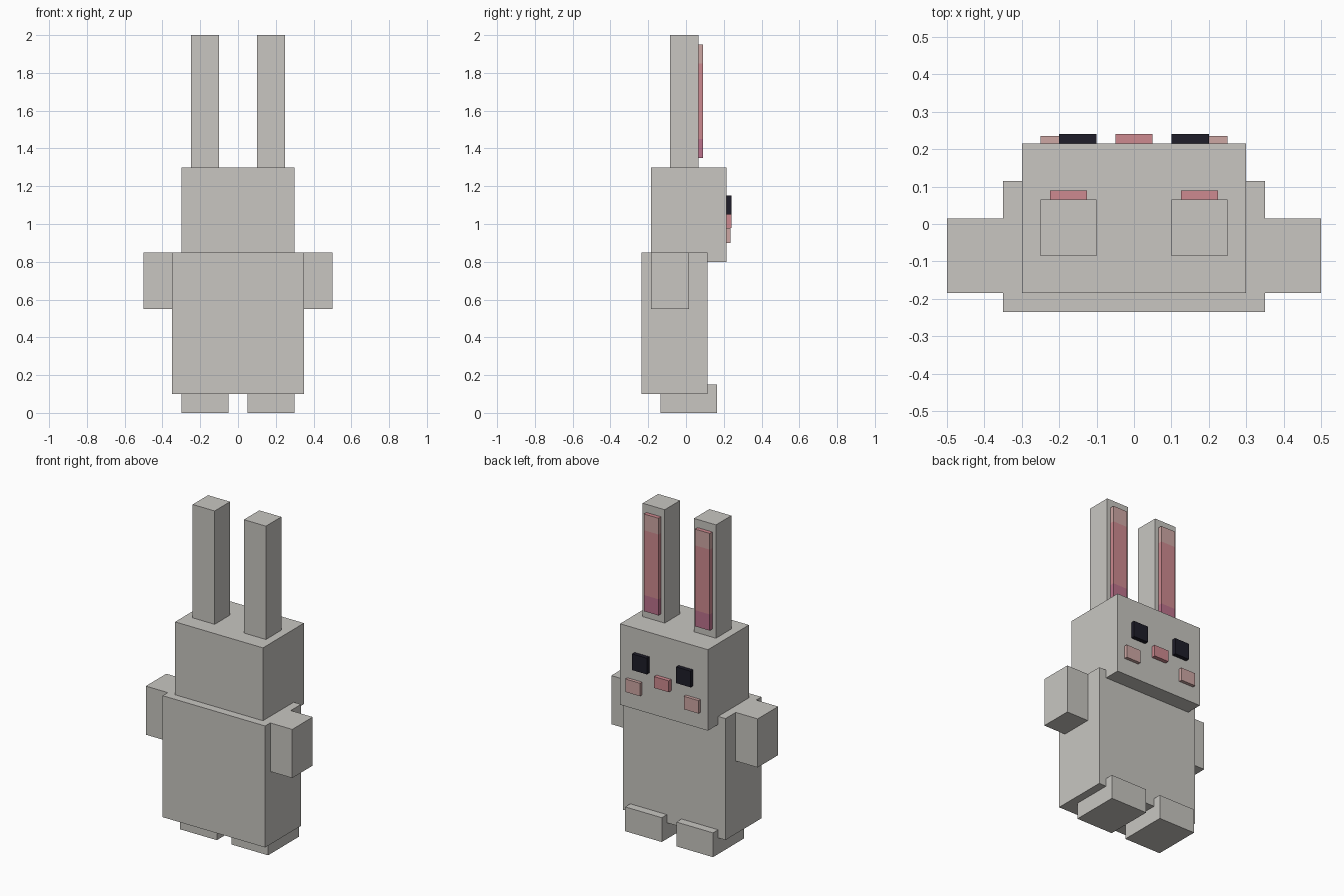
import bpy
import bmesh
from mathutils import Vector

if "Cube" in bpy.data.objects:
    bpy.data.objects.remove(bpy.data.objects["Cube"])


def material(name, rgb):
    m = bpy.data.materials.new(name)
    lin = [((c / 255 + 0.055) / 1.055) ** 2.4 for c in rgb]
    m.diffuse_color = (*lin, 1)
    m.use_nodes = True
    m.node_tree.nodes["Principled BSDF"].inputs["Base Color"].default_value = m.diffuse_color
    return m


FUR = material("warm grey fur", (200, 198, 193))
PALE = material("pale pink", (206, 167, 164))
PINK = material("pink", (206, 138, 144))
ROSE = material("deep rose", (188, 114, 140))
DARK = material("near black", (30, 29, 41))


def box(name, x, y, z, mats, cuts=()):
    """Box from (min, max) ranges, optionally cut at given heights."""
    bm = bmesh.new()
    bmesh.ops.create_cube(bm, size=1)
    for v in bm.verts:
        v.co = Vector([lo + (c + 0.5) * (hi - lo)
                       for c, (lo, hi) in zip(v.co, (x, y, z))])
    for h in cuts:
        bmesh.ops.bisect_plane(bm, geom=bm.verts[:] + bm.edges[:] + bm.faces[:],
                               plane_co=(0, 0, h), plane_no=(0, 0, 1))
    # Colour bands by height on the upright faces; end caps keep the first colour
    bm.normal_update()
    for f in bm.faces:
        if cuts and abs(f.normal.z) < 0.5:
            h = f.calc_center_median().z
            f.material_index = 1 if h > cuts[1] else 2 if h < cuts[0] else 0
    me = bpy.data.meshes.new(name)
    bm.to_mesh(me)
    bm.free()
    for m in mats:
        me.materials.append(m)
    ob = bpy.data.objects.new(name, me)
    bpy.context.collection.objects.link(ob)
    return ob


def pair(name, x, y, z, mats, cuts=()):
    """Same box on both sides of the body."""
    box("right_" + name, x, y, z, mats, cuts)
    box("left_" + name, (-x[1], -x[0]), y, z, mats, cuts)


# Torso, head and nose
box("body", (-0.35, 0.35), (-0.235, 0.115), (0.10, 0.85), [FUR])
box("head", (-0.30, 0.30), (-0.185, 0.215), (0.80, 1.30), [FUR])
box("nose", (-0.05, 0.05), (0.21, 0.24), (0.98, 1.05), [PINK])

# Limbs and ears
pair("arm", (0.35, 0.50), (-0.185, 0.015), (0.55, 0.85), [FUR])
pair("foot", (0.05, 0.30), (-0.135, 0.165), (0.00, 0.15), [FUR])
pair("ear", (0.10, 0.25), (-0.085, 0.065), (1.30, 2.00), [FUR])
pair("inner_ear", (0.125, 0.225), (0.06, 0.09), (1.35, 1.95),
     [PINK, PALE, ROSE], cuts=(1.45, 1.85))

# Face details
pair("eye", (0.10, 0.20), (0.21, 0.24), (1.05, 1.15), [DARK])
pair("cheek", (0.15, 0.25), (0.21, 0.235), (0.90, 0.98), [PALE])
